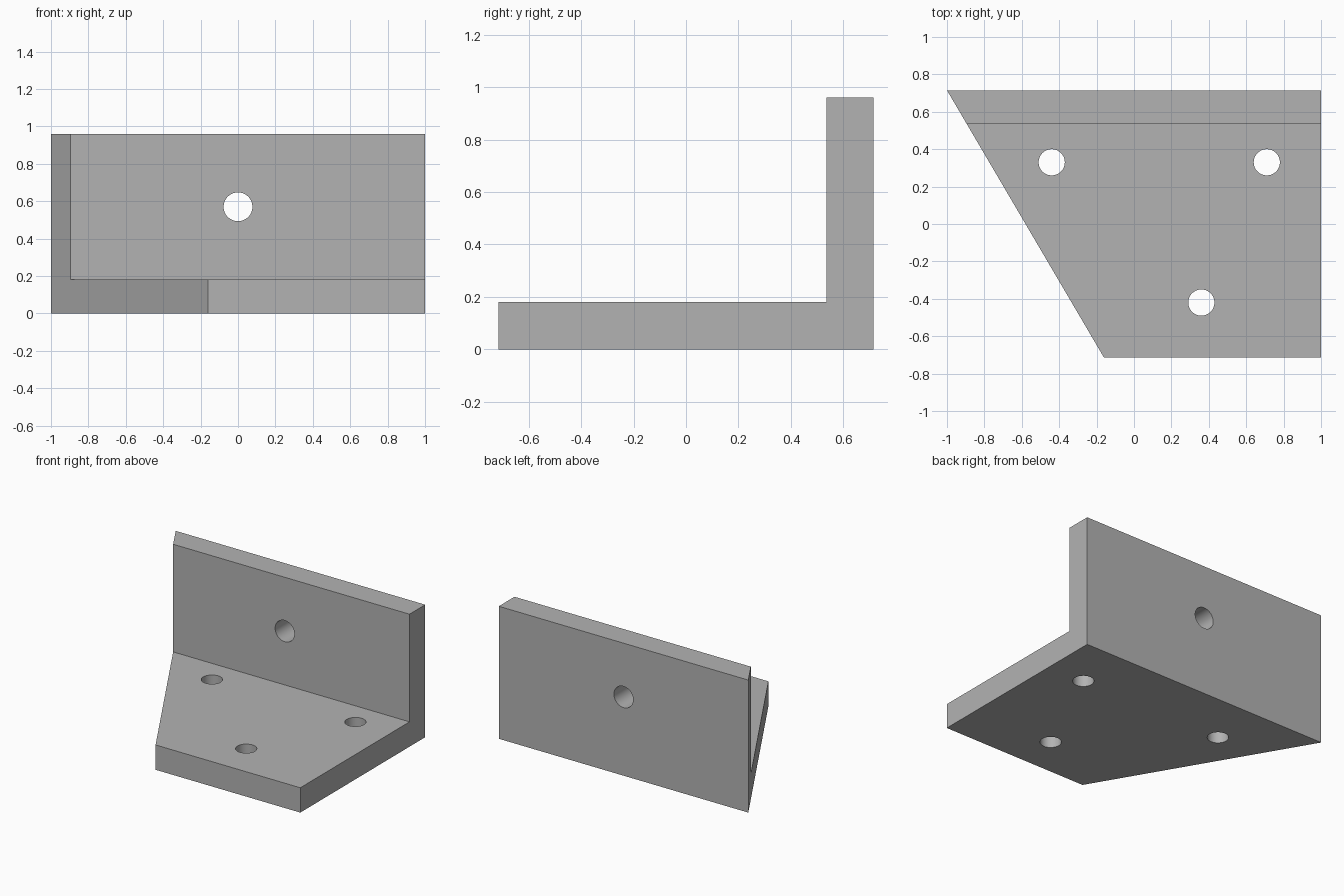
import bpy, bmesh
from math import radians
from mathutils import Vector

cube = bpy.data.objects.get("Cube")
if cube:
    bpy.data.objects.remove(cube, do_unlink=True)

DEPTH, HEIGHT, THICK = 0.715, 0.96, 0.18
WALL = DEPTH - THICK

grey = bpy.data.materials.new("plain_grey")
grey.use_nodes = True
colour = (0.45, 0.45, 0.45, 1)
grey.diffuse_color = colour
grey.node_tree.nodes["Principled BSDF"].inputs["Base Color"].default_value = colour

# L-shaped profile swept along the width
bm = bmesh.new()
profile = [(-DEPTH, 0), (DEPTH, 0), (DEPTH, HEIGHT), (WALL, HEIGHT), (WALL, THICK), (-DEPTH, THICK)]
face = bm.faces.new([bm.verts.new((-1, y, z)) for y, z in profile])
swept = bmesh.ops.extrude_face_region(bm, geom=[face])["geom"]
bmesh.ops.translate(bm, vec=(2, 0, 0), verts=[v for v in swept if isinstance(v, bmesh.types.BMVert)])

# Slanted right-hand end: shift the end vertices along the diagonal
for v in bm.verts:
    if v.co.x < 0:
        v.co.x = -1 + 0.84 * (DEPTH - v.co.y) / (2 * DEPTH)
bmesh.ops.recalc_face_normals(bm, faces=bm.faces)
mesh = bpy.data.meshes.new("angle_bracket")
bm.to_mesh(mesh)
bm.free()
mesh.materials.append(grey)
bracket = bpy.data.objects.new("angle_bracket", mesh)
bpy.context.collection.objects.link(bracket)


# Screw holes
def drill(name, location, radius, tilt=0):
    bpy.ops.mesh.primitive_cylinder_add(vertices=64, radius=radius, depth=0.5,
                                        location=location, rotation=(tilt, 0, 0))
    cutter = bpy.context.object
    cutter.name = name
    cutter.data.materials.append(grey)
    cut = bracket.modifiers.new(name, 'BOOLEAN')
    cut.operation, cut.solver, cut.object = 'DIFFERENCE', 'EXACT', cutter
    return cutter


cutters = [drill("wall_hole_cutter", (0, DEPTH - THICK / 2, 0.57), 0.077, radians(90))]
for i, (x, y) in enumerate([(-0.44, 0.33), (0.71, 0.33), (0.36, -0.42)]):
    cutters.append(drill(f"base_hole_cutter_{i + 1}", (x, y, THICK / 2), 0.07))

# Apply the cuts, then remove the cutters
bpy.ops.object.select_all(action='DESELECT')
bracket.select_set(True)
bpy.context.view_layer.objects.active = bracket
for name in [m.name for m in bracket.modifiers]:
    bpy.ops.object.modifier_apply(modifier=name)
for cutter in cutters:
    bpy.data.objects.remove(cutter, do_unlink=True)
bpy.ops.object.shade_smooth_by_angle(angle=radians(30))
